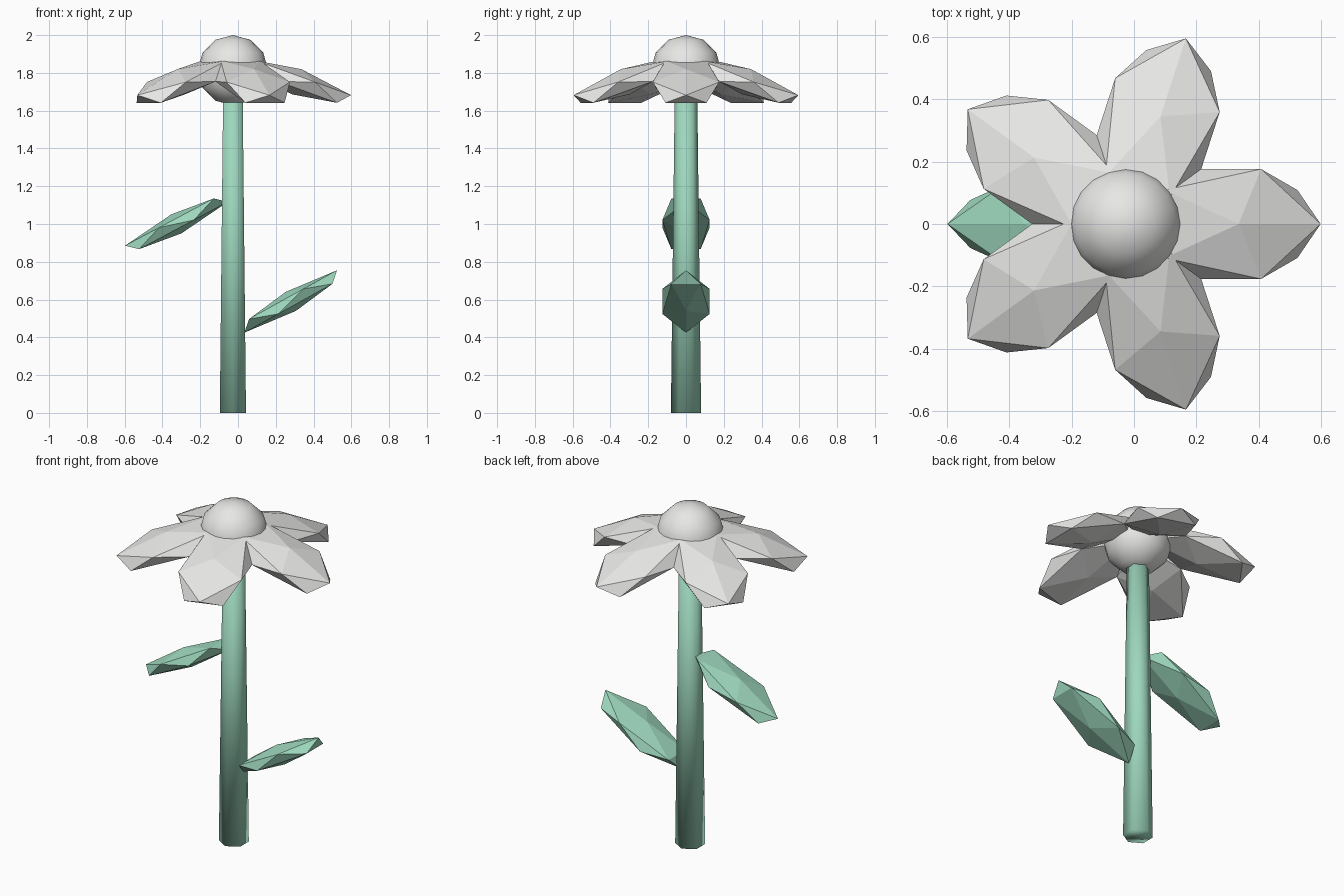
import bpy
import bmesh
from math import radians
from mathutils import Matrix, Vector

cube = bpy.data.objects.get("Cube")
if cube:
    bpy.data.objects.remove(cube, do_unlink=True)

AXIS_X = -0.027  # the stem stands slightly off centre


def make_material(name, rgb):
    mat = bpy.data.materials.new(name)
    mat.use_nodes = True
    mat.diffuse_color = (*rgb, 1)
    for node in mat.node_tree.nodes:
        if node.type == "BSDF_PRINCIPLED":
            node.inputs["Base Color"].default_value = (*rgb, 1)
    return mat


white = make_material("petal white", (0.8, 0.8, 0.79))
green = make_material("leaf green", (0.34, 0.68, 0.51))


def add_object(name, bm, mat, smooth=False):
    mesh = bpy.data.meshes.new(name)
    for face in bm.faces:
        face.smooth = smooth
    bm.to_mesh(mesh)
    bm.free()
    mesh.materials.append(mat)
    obj = bpy.data.objects.new(name, mesh)
    bpy.context.collection.objects.link(obj)
    return obj


def add_blade(name, mat, size, reach, height, droop, turn):
    """Stretched icosahedron, drooped outwards and turned about the stem."""
    bm = bmesh.new()
    bmesh.ops.create_icosphere(bm, subdivisions=1, radius=1)
    place = (Matrix.Translation((AXIS_X, 0, height))
             @ Matrix.Rotation(radians(turn), 4, "Z")
             @ Matrix.Translation((reach, 0, 0))
             @ Matrix.Rotation(radians(droop), 4, "Y")
             @ Matrix.Diagonal((*size, 1)))
    bm.transform(place)
    return add_object(name, bm, mat)


# Stem: tapered six-sided column, softly shaded
bm = bmesh.new()
bmesh.ops.create_cone(bm, cap_ends=True, segments=6, radius1=0.08,
                      radius2=0.059, depth=1.75)
bm.transform(Matrix.Translation((AXIS_X, 0, 0.875)))
# make sure two corners point along the front-back axis
corner = max(bm.verts, key=lambda v: v.co.y)
if abs(corner.co.x - AXIS_X) > 0.01:
    bmesh.ops.rotate(bm, verts=bm.verts, cent=Vector((AXIS_X, 0, 0)),
                     matrix=Matrix.Rotation(radians(30), 3, "Z"))
add_object("stem", bm, green, smooth=True)

# Flower centre: smooth ball
bm = bmesh.new()
bmesh.ops.create_uvsphere(bm, u_segments=20, v_segments=6, radius=0.186)
bm.transform(Matrix.Translation((AXIS_X, 0, 1.814)))
add_object("flower_centre", bm, white, smooth=True)

# Five drooping petals
for i in range(5):
    add_blade(f"petal_{i + 1}", white, (0.329, 0.207, 0.071),
              0.338, 1.753, 20, 72 * i)

# Two leaves: the upper one droops, the lower one rises
LEAF = (0.329, 0.147, 0.057)
add_blade("upper_leaf", green, LEAF, 0.299, 1.001, 28, 180)
add_blade("lower_leaf", green, LEAF, 0.306, 0.59, -29, 0)
